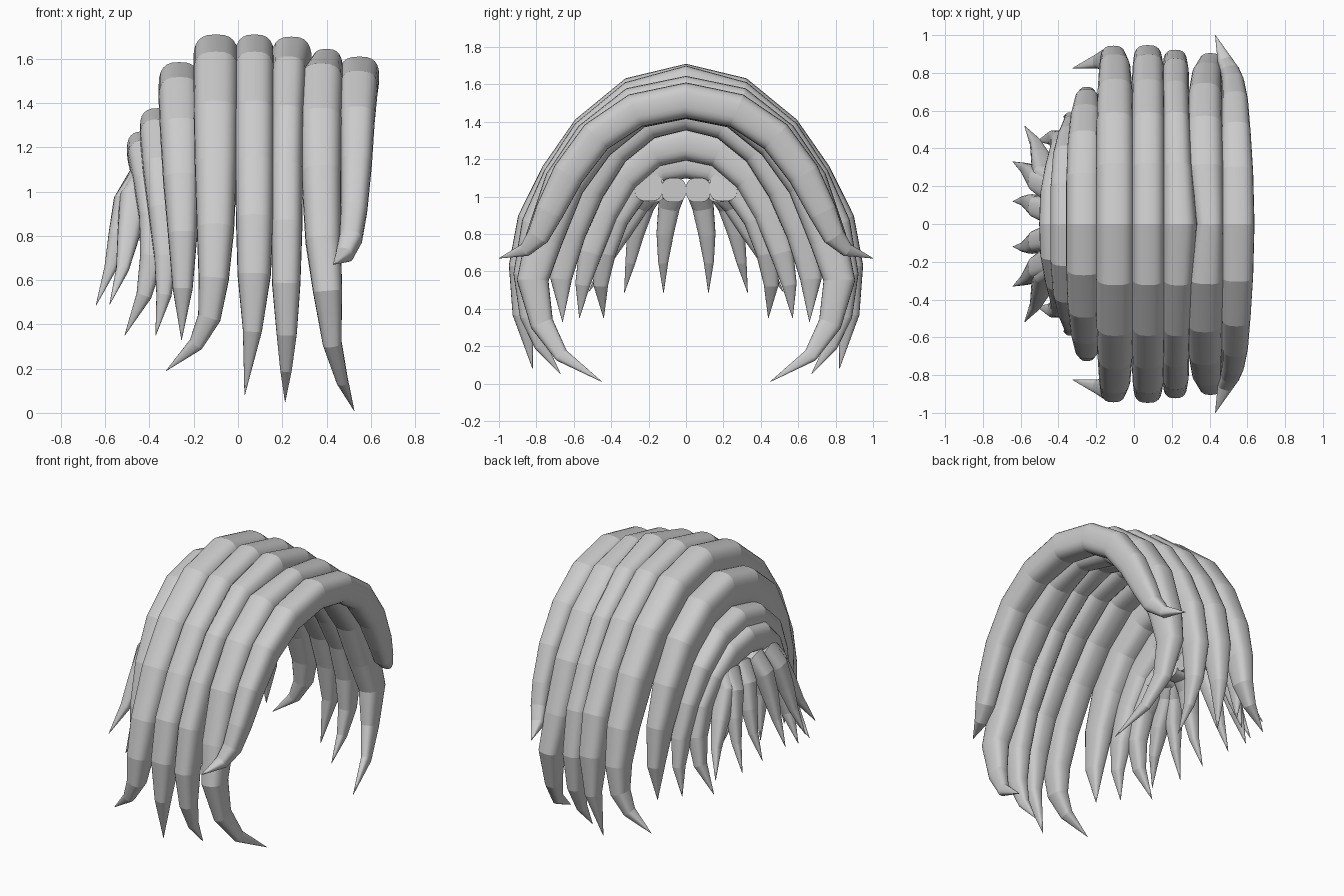
import bpy, bmesh, math
from mathutils import Vector

SIDES = 24
SQUARE = 0.72  # below 1 gives a slightly squared oval section
grey = bpy.data.materials.new("hair grey")
grey.diffuse_color = (0.6, 0.6, 0.6, 1)


def tube(name, path, side_axis):
    """Tapered lock: path rows are x, y, z, half width, half thickness (zero = pointed tip)."""
    pts = [Vector(p[:3]) for p in path]
    bm = bmesh.new()
    rings = []
    for i, p in enumerate(path):
        a = pts[max(i - 1, 0)]
        b = pts[min(i + 1, len(pts) - 1)]
        t = ((pts[i] - a).normalized() + (b - pts[i]).normalized()).normalized()
        side = (side_axis - t * side_axis.dot(t)).normalized()
        up = t.cross(side)
        ring = []
        for k in range(SIDES):
            ang = 2 * math.pi * k / SIDES
            c, s = math.cos(ang), math.sin(ang)
            u = math.copysign(abs(c) ** SQUARE, c) * max(p[3], 0.001)
            v = math.copysign(abs(s) ** SQUARE, s) * max(p[4], 0.001)
            ring.append(bm.verts.new(pts[i] + side * u + up * v))
        rings.append(ring)
    for r0, r1 in zip(rings, rings[1:]):
        for k in range(SIDES):
            j = (k + 1) % SIDES
            bm.faces.new((r0[k], r0[j], r1[j], r1[k]))
    for r in (rings[0], rings[-1]):
        bm.faces.new(r)
    bmesh.ops.recalc_face_normals(bm, faces=bm.faces)
    for f in bm.faces:
        f.smooth = True
    # smooth around the lock, crisp at every bend
    for r in rings:
        for k in range(SIDES):
            bm.edges.get((r[k], r[(k + 1) % SIDES])).smooth = False
    me = bpy.data.meshes.new(name)
    bm.to_mesh(me)
    bm.free()
    me.materials.append(grey)
    bpy.context.collection.objects.link(bpy.data.objects.new(name, me))


def arch(name, half):
    """Lock running over the crown, from the apex down both sides."""
    other = [(x, -y, z, w, h) for x, y, z, w, h in reversed(half[1:])]
    tube(name, other + half, Vector((1, 0, 0)))


# Large locks over the crown
arch("crown_lock_rear", [
    (-.10, 0, 1.59, .102, .12), (-.10, .27, 1.525, .102, .12), (-.10, .505, 1.33, .10, .12),
    (-.10, .67, 1.10, .095, .115), (-.102, .80, .82, .084, .105), (-.11, .86, .60, .068, .085),
    (-.13, .87, .43, .052, .062), (-.19, .86, .31, .034, .038), (-.325, .825, .19, 0, 0)])
arch("crown_lock_middle", [
    (.075, 0, 1.59, .09, .12), (.075, .27, 1.525, .09, .12), (.075, .505, 1.33, .09, .12),
    (.075, .67, 1.10, .088, .115), (.075, .80, .86, .084, .105), (.073, .86, .62, .075, .088),
    (.065, .872, .37, .043, .055), (.03, .82, .08, 0, 0)])
arch("crown_lock_front", [
    (.242, 0, 1.58, .092, .12), (.23, .27, 1.505, .08, .12), (.224, .505, 1.31, .074, .12),
    (.22, .66, 1.08, .073, .115), (.22, .78, .84, .071, .102), (.218, .838, .58, .064, .085),
    (.22, .828, .36, .046, .06), (.217, .775, .20, .027, .034), (.213, .67, .05, 0, 0)])
arch("brow_lock", [
    (.40, 0, 1.53, .075, .115), (.378, .27, 1.475, .097, .115), (.374, .49, 1.30, .096, .115),
    (.376, .65, 1.07, .09, .11), (.385, .76, .77, .08, .10), (.405, .82, .55, .066, .085),
    (.425, .77, .32, .043, .062), (.47, .665, .15, .026, .038), (.525, .45, .01, 0, 0)])
arch("fringe_lock", [
    (.548, 0, 1.515, .09, .095), (.545, .27, 1.46, .086, .093), (.54, .48, 1.32, .078, .09),
    (.535, .63, 1.12, .07, .086), (.525, .73, .92, .06, .076), (.51, .79, .79, .052, .06),
    (.482, .86, .715, .04, .036), (.43, 1.0, .67, 0, 0)])

# Locks stepping down the back of the head
arch("back_lock_upper", [
    (-.265, 0, 1.47, .094, .115), (-.265, .22, 1.415, .094, .115), (-.26, .41, 1.26, .092, .113),
    (-.255, .54, 1.04, .083, .105), (-.25, .628, .80, .066, .09), (-.25, .668, .56, .045, .058),
    (-.255, .66, .33, 0, 0)])
arch("back_lock_middle", [
    (-.36, 0, 1.285, .083, .092), (-.36, .18, 1.245, .083, .092), (-.35, .345, 1.10, .08, .09),
    (-.337, .445, .91, .068, .08), (-.325, .512, .70, .053, .063), (-.335, .552, .53, .034, .04),
    (-.372, .57, .35, 0, 0)])
arch("back_lock_lower", [
    (-.425, 0, 1.185, .077, .087), (-.42, .15, 1.155, .077, .087), (-.397, .285, 1.035, .074, .083),
    (-.38, .38, .88, .066, .073), (-.388, .435, .70, .055, .06), (-.425, .456, .53, .035, .04),
    (-.512, .44, .35, 0, 0)])

# Short hooked locks at the nape
NAPE = {
    "outer": [(-.33, .20, 1.05, .075), (-.43, .21, 1.04, .078), (-.475, .26, .96, .064),
              (-.495, .35, .80, .050), (-.522, .43, .65, .029), (-.58, .52, .49, 0)],
    "mid": [(-.34, .18, 1.04, .07), (-.45, .195, 1.035, .072), (-.505, .23, .95, .06),
            (-.54, .27, .80, .046), (-.578, .297, .65, .027), (-.642, .33, .485, 0)],
    "inner": [(-.34, .065, 1.035, .065), (-.45, .07, 1.035, .068), (-.505, .09, .95, .058),
              (-.54, .112, .80, .046), (-.578, .122, .65, .027), (-.642, .12, .485, 0)],
}
for name, pts in NAPE.items():
    for label, s in (("left", 1), ("right", -1)):
        tube(f"nape_lock_{name}_{label}", [(x, s * y, z, r, r) for x, y, z, r in pts],
             Vector((0, 1, 0)))
